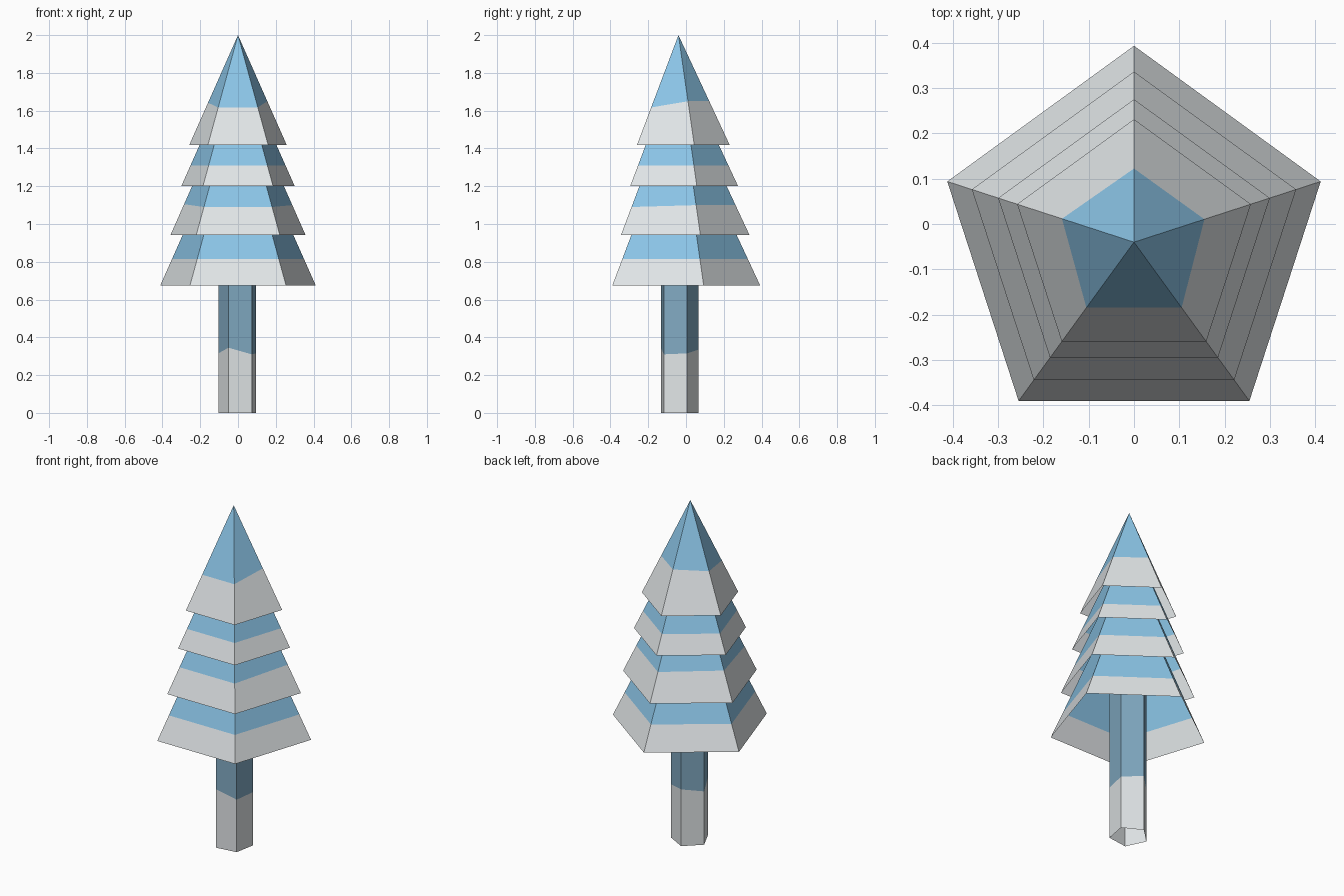
import bpy, bmesh, math

if "Cube" in bpy.data.objects:
    bpy.data.objects.remove(bpy.data.objects["Cube"])

CY = -0.04      # the tree axis sits slightly in front of the origin
SIDES = 5


def material(name, rgb):
    m = bpy.data.materials.new(name)
    m.diffuse_color = (*rgb, 1.0)
    m.use_nodes = True
    m.node_tree.nodes["Principled BSDF"].inputs["Base Color"].default_value = m.diffuse_color
    return m


snow = material("snow white", (0.78, 0.815, 0.83))
needle = material("light blue", (0.27, 0.58, 0.83))
bark = material("bark blue", (0.22, 0.40, 0.54))


def two_tone(name, base_z, radius, top_z, top_radius, split, turn, upper):
    """Open five-sided shell, white below the split height at each corner."""
    bm = bmesh.new()

    def point(i, z):
        a = math.radians(turn + 360 / SIDES * i)
        t = (z - base_z) / (top_z - base_z)
        r = radius + (top_radius - radius) * t
        return bm.verts.new((r * math.cos(a), CY + r * math.sin(a), z))

    low = [point(i, base_z) for i in range(SIDES)]
    mid = [point(i, split[i]) for i in range(SIDES)]
    if top_radius:
        top = [point(i, top_z) for i in range(SIDES)]
    else:
        top = [bm.verts.new((0, CY, top_z))] * SIDES
    for i in range(SIDES):
        j = (i + 1) % SIDES
        bm.faces.new((low[i], low[j], mid[j], mid[i]))
        ring = (mid[i], mid[j], top[j], top[i]) if top_radius else (mid[i], mid[j], top[0])
        bm.faces.new(ring).material_index = 1
    me = bpy.data.meshes.new(name)
    bm.to_mesh(me)
    bm.free()
    me.materials.append(snow)
    me.materials.append(upper)
    ob = bpy.data.objects.new(name, me)
    bpy.context.collection.objects.link(ob)


# Trunk: open tube, white at the foot
two_tone("trunk", 0.0, 0.106, 0.92, 0.106,
         [0.315, 0.335, 0.315, 0.345, 0.31], 25.5, bark)

# Branch tiers: nested open cones of equal slope
# (rim height, rim radius, white/blue split at each corner)
SLOPE = 0.271 / 0.581
tiers = [
    (0.674, 0.433, [0.815] * 5),
    (0.942, 0.376, [1.10, 1.10, 1.105, 1.09, 1.09]),
    (1.202, 0.315, [1.31] * 5),
    (1.419, 0.271, [1.65, 1.652, 1.642, 1.617, 1.617]),
]
for n, (z, r, split) in enumerate(tiers):
    two_tone(f"branch_tier_{n + 1}", z, r, z + r / SLOPE, 0.0, split, 18, needle)
